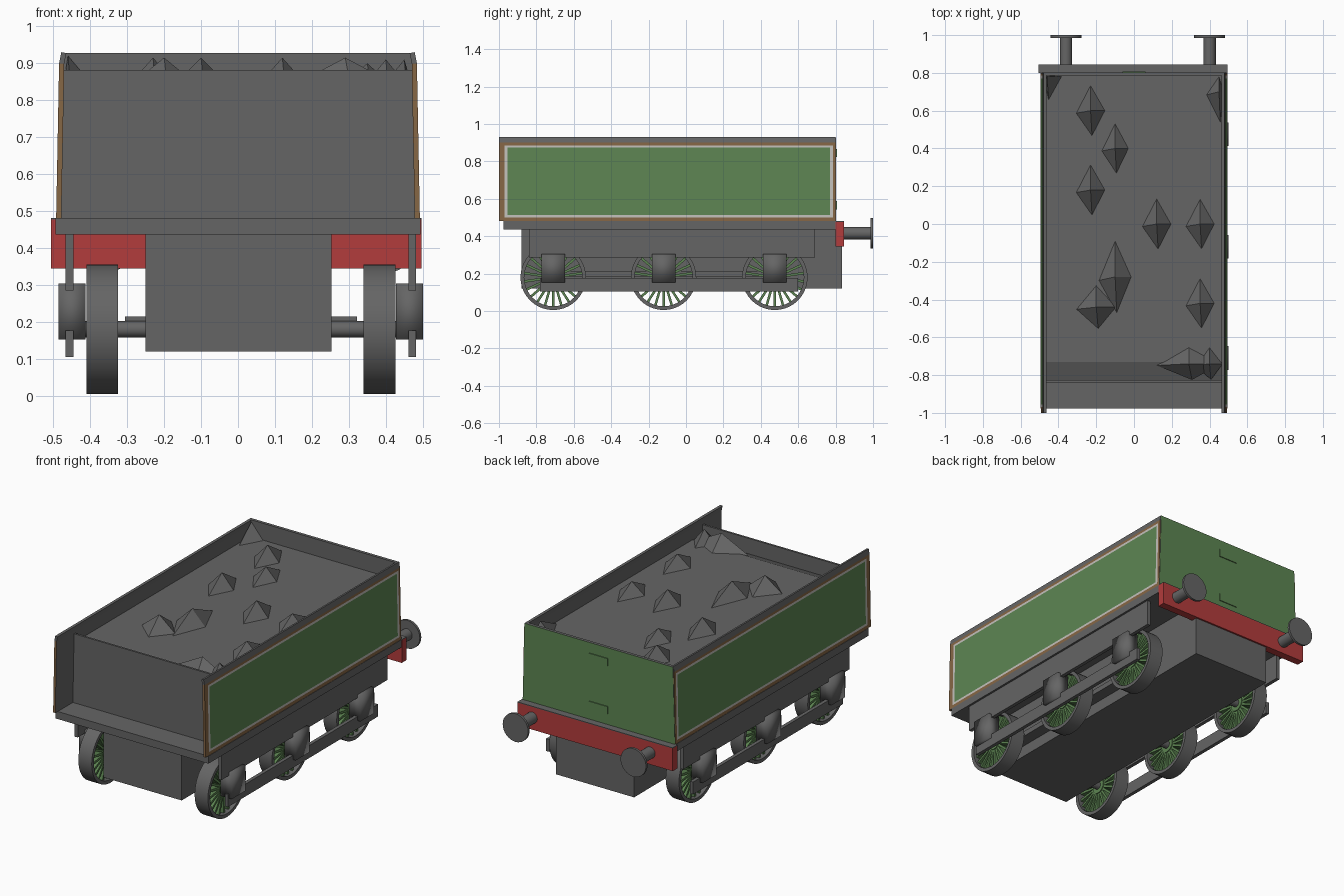
import bpy, bmesh, math
from mathutils import Matrix, Vector

if "Cube" in bpy.data.objects:
    bpy.data.objects.remove(bpy.data.objects["Cube"])


def material(name, rgb):
    m = bpy.data.materials.new(name)
    m.diffuse_color = (*rgb, 1)
    m.use_nodes = True
    m.node_tree.nodes["Principled BSDF"].inputs["Base Color"].default_value = m.diffuse_color
    return m


GREY = material("dark grey", (0.13, 0.13, 0.13))
GREEN = material("green", (0.11, 0.235, 0.085))
RED = material("red", (0.45, 0.045, 0.045))
BROWN = material("brown", (0.24, 0.135, 0.06))
CREAM = material("pale grey", (0.55, 0.53, 0.5))


def finish(name, bm, mats, smooth=False):
    me = bpy.data.meshes.new(name)
    bm.to_mesh(me)
    bm.free()
    for m in mats:
        me.materials.append(m)
    ob = bpy.data.objects.new(name, me)
    bpy.context.collection.objects.link(ob)
    if smooth:
        bpy.context.view_layer.objects.active = ob
        ob.select_set(True)
        bpy.ops.object.shade_smooth_by_angle(angle=math.radians(40))
        ob.select_set(False)
    return ob


def add_box(bm, x, y, z, rot=None):
    """Box between (min, max) pairs; rot is an optional final matrix."""
    vs = bmesh.ops.create_cube(bm, size=1)["verts"]
    for v in vs:
        v.co = Vector(r[0] if c < 0 else r[1] for c, r in zip(v.co, (x, y, z)))
        if rot:
            v.co = rot @ v.co
    return vs


def box(name, x, y, z, mat):
    bm = bmesh.new()
    add_box(bm, x, y, z)
    return finish(name, bm, [mat])


def add_cyl(bm, centre, r, depth, axis, seg=24):
    turn = Matrix.Rotation(math.pi / 2, 4, "Y" if axis == "x" else "X")
    bmesh.ops.create_cone(bm, cap_ends=True, segments=seg, radius1=r, radius2=r,
                          depth=depth, matrix=Matrix.Translation(centre) @ turn)


def mirrored(s, a, b, off=0.0):
    return tuple(sorted((s * a + off, s * b + off)))


# Deck, belly tank and buffer beam
box("deck", (-0.494, 0.494), (-0.977, 0.8), (0.436, 0.48), GREY)
box("belly_tank", (-0.25, 0.253), (-0.88, 0.835), (0.12, 0.436), GREY)
box("buffer_beam", (-0.506, 0.496), (0.8, 0.845), (0.345, 0.477), RED)
box("beam_cap", (-0.506, 0.496), (0.8, 0.845), (0.477, 0.481), GREY)

# Side walls: grid of faces coloured by ring, thickened inward
YS = [-1.0, -0.97, -0.955, 0.77, 0.785, 0.8]
ZS = [0.48, 0.5, 0.513, 0.873, 0.886, 0.9, 0.93]


def wall_x(z):
    return 0.492 - 0.019 * (z - 0.48) if z < 0.91 else 0.478


for s, label in ((1, "right"), (-1, "left")):
    bm = bmesh.new()
    grid = [[bm.verts.new((s * wall_x(z), y, z)) for z in ZS] for y in YS]
    for i in range(len(YS) - 1):
        for j in range(len(ZS) - 1):
            q = [grid[i][j], grid[i + 1][j], grid[i + 1][j + 1], grid[i][j + 1]]
            f = bm.faces.new(q if s > 0 else q[::-1])
            f.material_index = 3 if j == 5 else min(i, j, 4 - i, 4 - j)
    ob = finish(label + "_side_wall", bm, [BROWN, CREAM, GREEN, GREY])
    mod = ob.modifiers.new("thickness", "SOLIDIFY")
    mod.thickness = 0.014
    mod.offset = -1
    mod.material_offset = 3

# Rear wall, green outside and grey inside, with two small plates
bm = bmesh.new()
for v in add_box(bm, (-0.491, 0.491), (0.785, 0.803), (0.48, 0.928)):
    if v.co.z > 0.6:
        v.co.x *= 0.974
bm.normal_update()
for f in bm.faces:
    f.material_index = 1 if f.normal.y > 0.5 else 0
finish("rear_wall", bm, [GREY, GREEN])
for z, label in ((0.845, "upper"), (0.565, "lower")):
    box(label + "_rear_plate", (-0.06, 0.06), (0.802, 0.808), (z - 0.022, z + 0.022), GREEN)

# Front bulkhead
bm = bmesh.new()
for v in add_box(bm, (-0.486, 0.486), (-0.838, -0.826), (0.47, 0.882)):
    if v.co.z > 0.6:
        v.co.x *= 0.98
finish("front_bulkhead", bm, [GREY])

# Coal bed with a sloping front edge
bm = bmesh.new()
prof = [(-0.83, 0.48), (0.79, 0.48), (0.79, 0.83), (-0.73, 0.83), (-0.83, 0.79)]
face = bm.faces.new([bm.verts.new((-0.475, y, z)) for y, z in prof])
ext = bmesh.ops.extrude_face_region(bm, geom=[face])["geom"]
for v in ext:
    if isinstance(v, bmesh.types.BMVert):
        v.co.x = 0.475
bmesh.ops.recalc_face_normals(bm, faces=bm.faces)
finish("coal_bed", bm, [GREY])

# Coal lumps: (x, y, half width, half length, peak height)
LUMPS = [(-0.23, 0.6, 0.08, 0.14, 0.915), (-0.1, 0.4, 0.075, 0.14, 0.9),
         (-0.23, 0.18, 0.08, 0.14, 0.915), (-0.1, -0.28, 0.09, 0.2, 0.915),
         (-0.2, -0.44, 0.11, 0.12, 0.915), (0.12, 0.0, 0.08, 0.14, 0.915),
         (0.35, 0.0, 0.08, 0.14, 0.9), (0.35, -0.42, 0.08, 0.14, 0.9),
         (0.29, -0.74, 0.17, 0.09, 0.915), (0.4, -0.74, 0.07, 0.09, 0.91),
         (-0.46, 0.78, 0.08, 0.13, 0.92), (0.45, 0.7, 0.07, 0.17, 0.91)]
bm = bmesh.new()
for x, y, w, d, top in LUMPS:
    ring = [(w, 0), (0, d), (-w, -d * 0.1), (0.1 * w, -d)]
    base = [bm.verts.new((max(-0.475, min(0.475, x + a)), max(-0.825, min(0.785, y + b)), 0.825))
            for a, b in ring]
    tip = bm.verts.new((x, y, top))
    for i in range(4):
        bm.faces.new((base[i], base[(i + 1) % 4], tip))
    bm.faces.new(base[::-1])
finish("coal_lumps", bm, [GREY])

# Running gear
OFF = 0.008
AXLES = (-0.71, -0.12, 0.475)
AZ, R = 0.18, 0.175
for s, label in ((1, "right"), (-1, "left")):
    px = mirrored(s, 0.453, 0.474, OFF)
    box(label + "_frame_plate", px, (-0.84, 0.69), (0.285, 0.436), GREY)
    box(label + "_lower_bar", px, (-0.78, 0.6), (0.105, 0.177), GREY)
    box(label + "_inner_bar", mirrored(s, 0.245, 0.314, OFF), (-0.7, 0.47), (0.185, 0.215), GREY)
    for n, y in enumerate(AXLES, 1):
        # Axle box, softly rounded by shading
        bm = bmesh.new()
        add_box(bm, mirrored(s, 0.42, 0.493, OFF), (y - 0.063, y + 0.063), (0.153, 0.304))
        for f in bm.faces:
            f.smooth = True
        finish(f"{label}_axle_box_{n}", bm, [GREY])
        # Wheel rim as a square-section ring
        bm = bmesh.new()
        N = 40
        sect = [(0.332, R), (0.418, R), (0.418, R - 0.02), (0.332, R - 0.02)]
        rings = [[bm.verts.new((s * x + OFF, y + r * math.cos(t), AZ + r * math.sin(t)))
                  for x, r in sect] for t in (2 * math.pi * k / N for k in range(N))]
        for k in range(N):
            a, b = rings[k], rings[(k + 1) % N]
            for j in range(4):
                bm.faces.new((a[j], b[j], b[(j + 1) % 4], a[(j + 1) % 4]))
        bmesh.ops.recalc_face_normals(bm, faces=bm.faces)
        finish(f"{label}_wheel_rim_{n}", bm, [GREY], True)
        # Hub and spokes
        bm = bmesh.new()
        cx = s * 0.375 + OFF
        add_cyl(bm, (cx, y, AZ), 0.045, 0.06, "x")
        for k in range(22):
            m = Matrix.Translation((cx, y, AZ)) @ Matrix.Rotation(2 * math.pi * k / 22, 4, "X")
            add_box(bm, (-0.025, 0.025), (-0.0065, 0.0065), (0.035, R - 0.012), m)
        finish(f"{label}_spokes_{n}", bm, [GREEN], True)
    # Buffer: stem and round head
    bm = bmesh.new()
    bx = s * 0.38 + 0.02
    add_cyl(bm, (bx, 0.915, 0.415), 0.033, 0.15, "y")
    add_cyl(bm, (bx, 0.993, 0.415), 0.082, 0.014, "y", 32)
    finish(label + "_buffer", bm, [GREY], True)

for n, y in enumerate(AXLES, 1):
    bm = bmesh.new()
    add_cyl(bm, (OFF, y, AZ), 0.022, 0.86, "x", 16)
    finish(f"axle_{n}", bm, [GREY], True)
